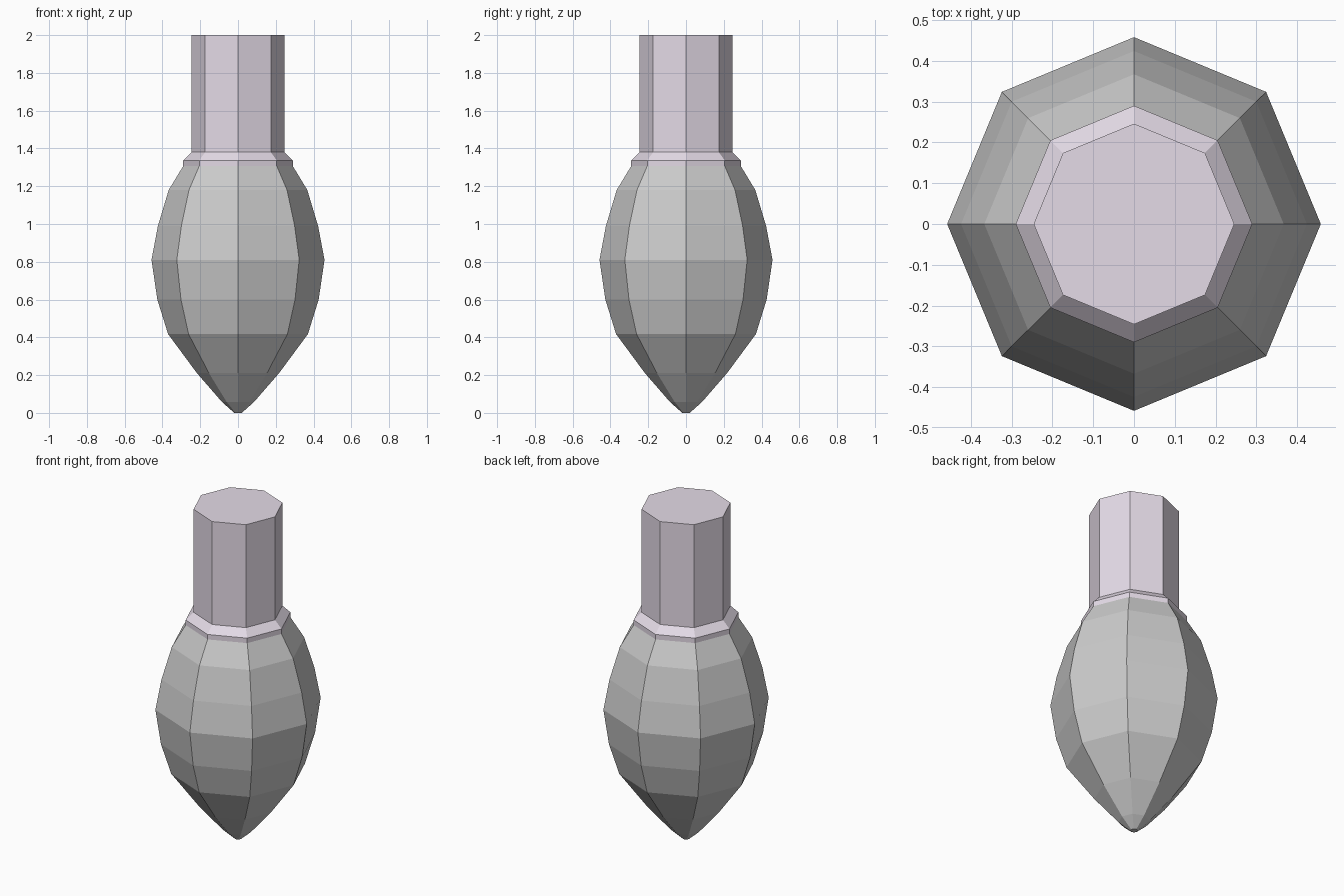
import bpy, bmesh
from math import cos, sin, pi

if "Cube" in bpy.data.objects:
    bpy.data.objects.remove(bpy.data.objects["Cube"])

SIDES = 8


def lathe(name, profile, cap_bottom=False, cap_top=False, color=None):
    """Revolve (radius, z) points into a flat-shaded octagonal solid."""
    bm = bmesh.new()
    rings = [[bm.verts.new((r * cos(2 * pi * i / SIDES), r * sin(2 * pi * i / SIDES), z))
              for i in range(SIDES)] for r, z in profile]
    for a, b in zip(rings, rings[1:]):
        for i in range(SIDES):
            j = (i + 1) % SIDES
            bm.faces.new((a[i], a[j], b[j], b[i]))
    if cap_bottom:
        bm.faces.new(rings[0][::-1])
    if cap_top:
        bm.faces.new(rings[-1])
    mesh = bpy.data.meshes.new(name)
    bm.to_mesh(mesh)
    bm.free()
    obj = bpy.data.objects.new(name, mesh)
    bpy.context.collection.objects.link(obj)
    if color:
        mat = bpy.data.materials.new(name + "_material")
        mat.diffuse_color = color
        mat.use_nodes = True
        mat.node_tree.nodes["Principled BSDF"].inputs["Base Color"].default_value = mat.diffuse_color
        mesh.materials.append(mat)
    return obj


# Bulging body tapering to a small blunt tip
lathe("bulb", [(0.02, 0), (0.085, 0.058), (0.217, 0.21), (0.37, 0.417), (0.427, 0.6),
               (0.458, 0.81), (0.424, 0.99), (0.367, 1.18), (0.29, 1.307)],
      cap_bottom=True)

# Bevelled collar and straight neck
lathe("neck", [(0.29, 1.307), (0.29, 1.337), (0.246, 1.38), (0.246, 2.0)],
      cap_top=True, color=(0.78, 0.71, 0.8, 1))
